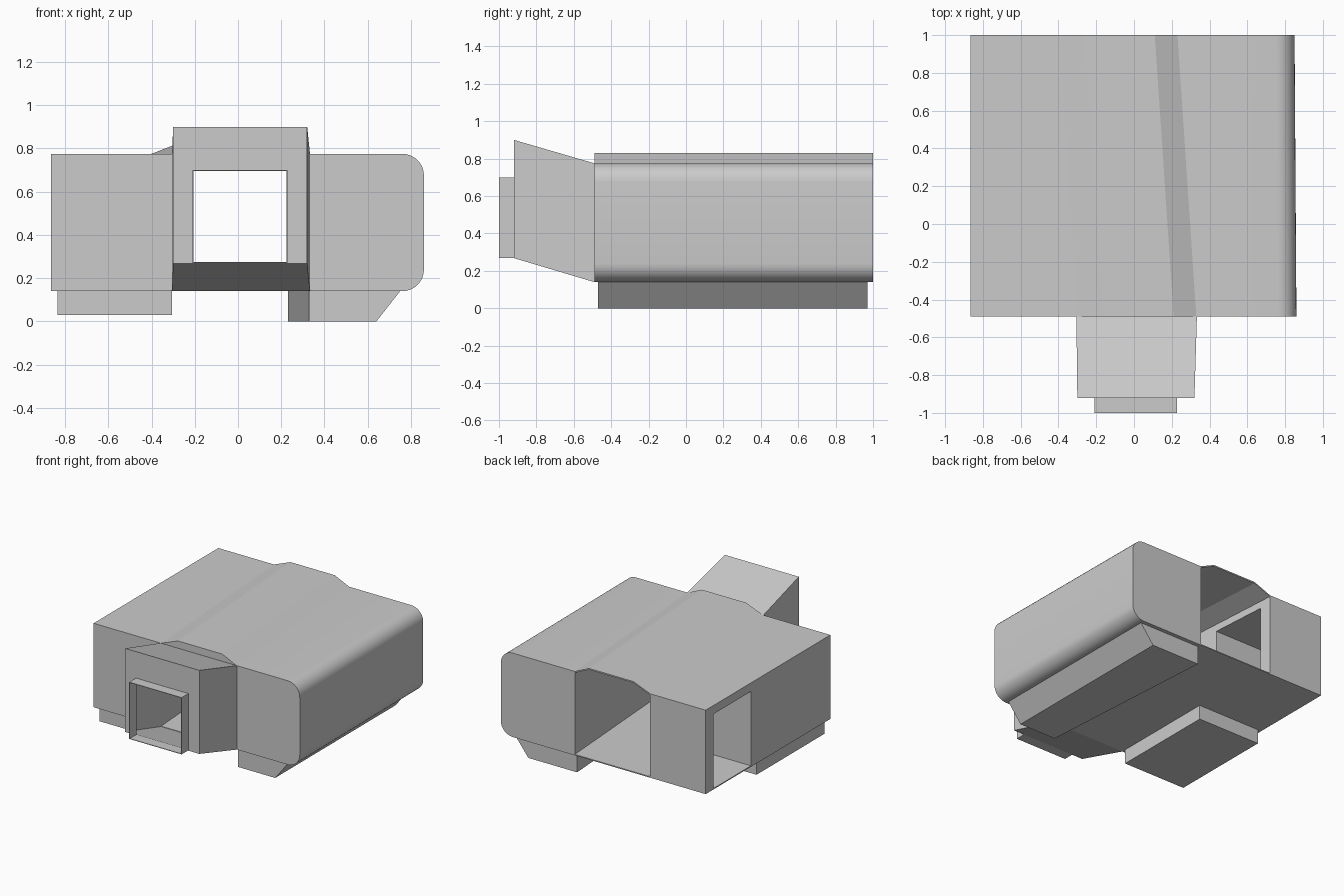
import bpy
import bmesh
from math import sin, cos, pi

old = bpy.data.objects.get("Cube")
if old:
    bpy.data.objects.remove(old, do_unlink=True)

grey = bpy.data.materials.new("plain_grey")
grey.use_nodes = True
colour = (0.6, 0.6, 0.6, 1)
grey.diffuse_color = colour
grey.node_tree.nodes["Principled BSDF"].inputs["Base Color"].default_value = colour

FRONT, BACK = -0.49, 1.0
BASE, TOP = 0.14, 0.775


def skew(y):
    """Sideways drift of the central channel towards the back."""
    return -0.10 * (y - FRONT) / (BACK - FRONT)


def loft(name, rings, caps=True):
    """Skin a list of equal closed rings, with optional end caps."""
    bm = bmesh.new()
    loops = [[bm.verts.new(p) for p in ring] for ring in rings]
    for a, b in zip(loops, loops[1:]):
        for i in range(len(a)):
            j = (i + 1) % len(a)
            bm.faces.new((a[i], a[j], b[j], b[i]))
    if caps:
        bm.faces.new(loops[0])
        bm.faces.new(loops[-1])
    bmesh.ops.recalc_face_normals(bm, faces=bm.faces)
    mesh = bpy.data.meshes.new(name)
    bm.to_mesh(mesh)
    bm.free()
    mesh.materials.append(grey)
    obj = bpy.data.objects.new(name, mesh)
    bpy.context.collection.objects.link(obj)
    return obj


def prism(name, profile, y0, y1):
    """Extrude a profile function of y between two depths."""
    return loft(name, [[(x, y, z) for x, z in profile(y)] for y in (y0, y1)])


def rect(x0, x1, z0, z1):
    return [(x0, z0), (x1, z0), (x1, z1), (x0, z1)]


# Left block with rounded outer edges
def left_profile(y):
    inner, outer, r = 0.33 + skew(y), 0.86 + 0.1 * skew(y), 0.1
    pts = [(inner, TOP), (inner, BASE)]
    for zc, start in ((BASE + r, -pi / 2), (TOP - r, 0)):
        for i in range(9):
            a = start + i * pi / 16
            pts.append((outer - r + r * cos(a), zc + r * sin(a)))
    return pts


left_block = prism("left_block", left_profile, FRONT, BACK)
bpy.ops.object.select_all(action='DESELECT')
left_block.select_set(True)
bpy.context.view_layer.objects.active = left_block
bpy.ops.object.shade_smooth_by_angle(angle=pi / 6)


# Right block, split around the side passage
def right_profile(z0, z1):
    return lambda y: rect(-0.865, -0.30 + skew(y), z0, z1)


prism("right_block_front", right_profile(BASE, TOP), FRONT, 0.46)
prism("right_block_back", right_profile(BASE, TOP), 0.905, BACK)
prism("right_block_lintel", right_profile(0.71, TOP), 0.46, 0.905)
prism("passage_floor", right_profile(BASE, BASE + 0.008), 0.46, 0.905)


# Channel floor and raised roof
prism("channel_floor",
      lambda y: rect(-0.30 + skew(y), 0.33 + skew(y), BASE, BASE + 0.008),
      FRONT, BACK)


def roof_profile(y):
    top = [(-0.30, TOP), (-0.16, 0.83), (0.21, 0.83), (0.33, TOP)]
    under = [(x, z - 0.01) for x, z in reversed(top)]
    return [(x + skew(y), z) for x, z in top + under]


prism("channel_roof", roof_profile, FRONT, BACK)
# Gable closing the raised roof above the funnel
prism("roof_gable", lambda y: roof_profile(y)[:4], FRONT, FRONT + 0.008)

# Front funnel: flared shroud, front face with hole, short tube
sections = [(FRONT, -0.305, 0.333, BASE, TOP),
            (-0.92, -0.30, 0.32, 0.268, 0.90),
            (-0.92, -0.21, 0.228, 0.27, 0.70),
            (-1.0, -0.21, 0.228, 0.27, 0.70)]
funnel = loft("front_funnel",
              [[(x, y, z) for x, z in rect(*box)] for y, *box in sections],
              caps=False)
shell = funnel.modifiers.new("wall", 'SOLIDIFY')
shell.thickness = 0.006
shell.offset = -1

# Feet
prism("left_foot",
      lambda y: [(0.33 + skew(y), 0), (0.64, 0), (0.75, BASE),
                 (0.33 + skew(y), BASE)], -0.47, 0.97)
prism("right_foot", lambda y: rect(-0.835, -0.305, 0.03, BASE), -0.46, 0.35)
